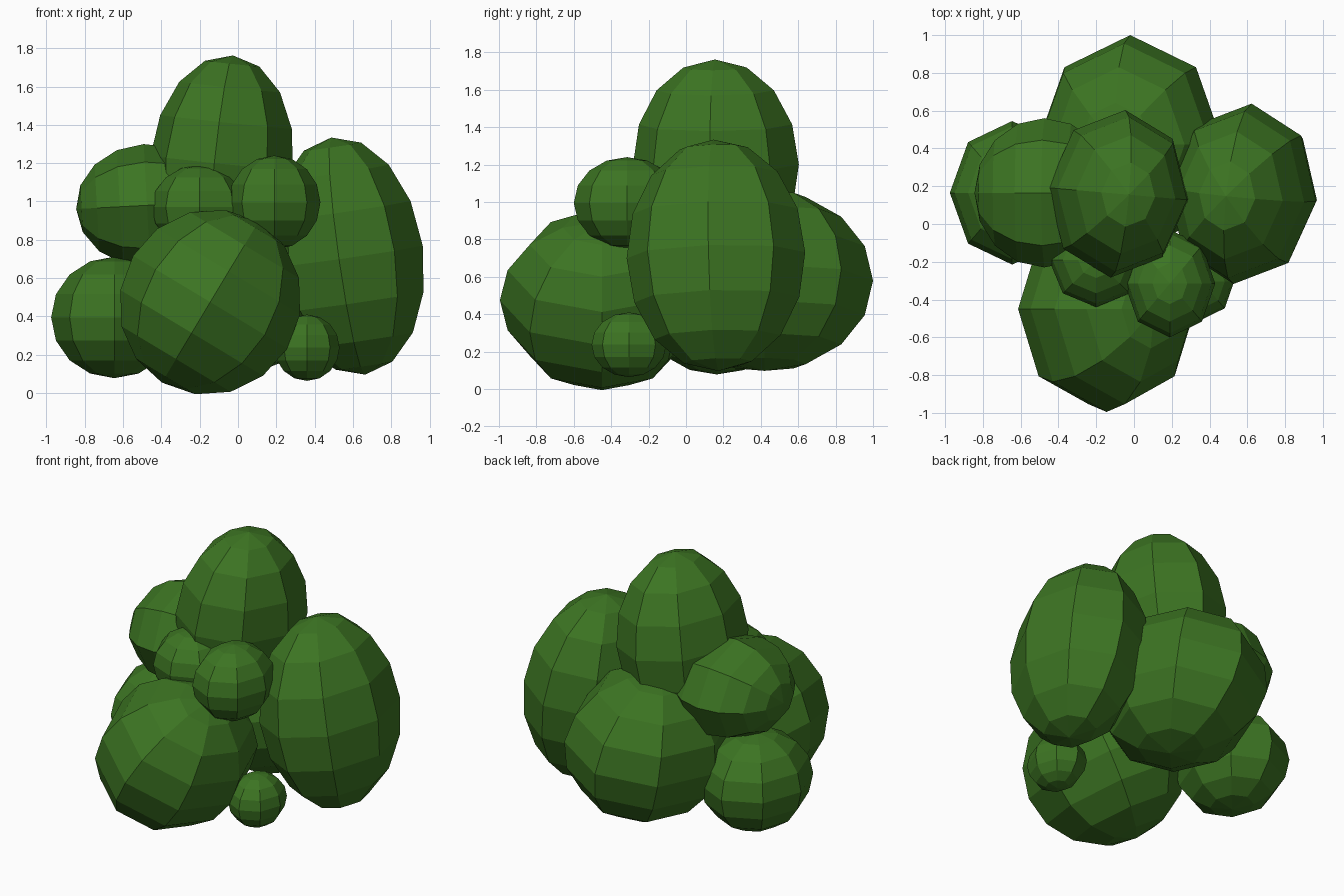
import bpy, bmesh
from math import radians
from mathutils import Matrix, Euler, Vector

if "Cube" in bpy.data.objects:
    bpy.data.objects.remove(bpy.data.objects["Cube"])

leaf = bpy.data.materials.new("leaf_green")
leaf.diffuse_color = (0.045, 0.175, 0.016, 1)
leaf.use_nodes = True
leaf.node_tree.nodes["Principled BSDF"].inputs["Base Color"].default_value = leaf.diffuse_color


def clump(name, centre, radii, tilt=(0, 0, 0)):
    """Faceted eight-sided leaf clump, stretched then tilted (degrees)."""
    bm = bmesh.new()
    bmesh.ops.create_uvsphere(bm, u_segments=8, v_segments=8, radius=1)
    rot = Euler([radians(a) for a in tilt]).to_matrix().to_4x4()
    bm.transform(Matrix.Translation(centre) @ rot @ Matrix.Diagonal(Vector((*radii, 1))))
    mesh = bpy.data.meshes.new(name)
    bm.to_mesh(mesh)
    bm.free()
    mesh.materials.append(leaf)
    bpy.context.collection.objects.link(bpy.data.objects.new(name, mesh))


# Large clumps
clump("top_clump", (-0.085, 0.16, 1.2), (0.375, 0.445, 0.565), (0, 6, -5))
clump("right_clump", (0.575, 0.16, 0.715), (0.395, 0.48, 0.625), (2, -8, -6))
clump("front_clump", (-0.145, -0.45, 0.475), (0.47, 0.545, 0.49), (0, 31, 0))
clump("back_clump", (-0.02, 0.42, 0.58), (0.5, 0.58, 0.49), (0, -10, 0))

# Medium clumps on the left
clump("left_upper_clump", (-0.475, 0.165, 0.98), (0.32, 0.395, 0.37), (0, 87, 0))
clump("left_lower_clump", (-0.645, 0.165, 0.395), (0.33, 0.38, 0.317))

# Small clumps on the front
clump("small_middle_clump", (-0.2, -0.19, 0.97), (0.25, 0.25, 0.22))
clump("small_front_clump", (0.19, -0.315, 0.995), (0.24, 0.285, 0.245))
clump("small_low_clump", (0.36, -0.305, 0.237), (0.17, 0.2, 0.173))
